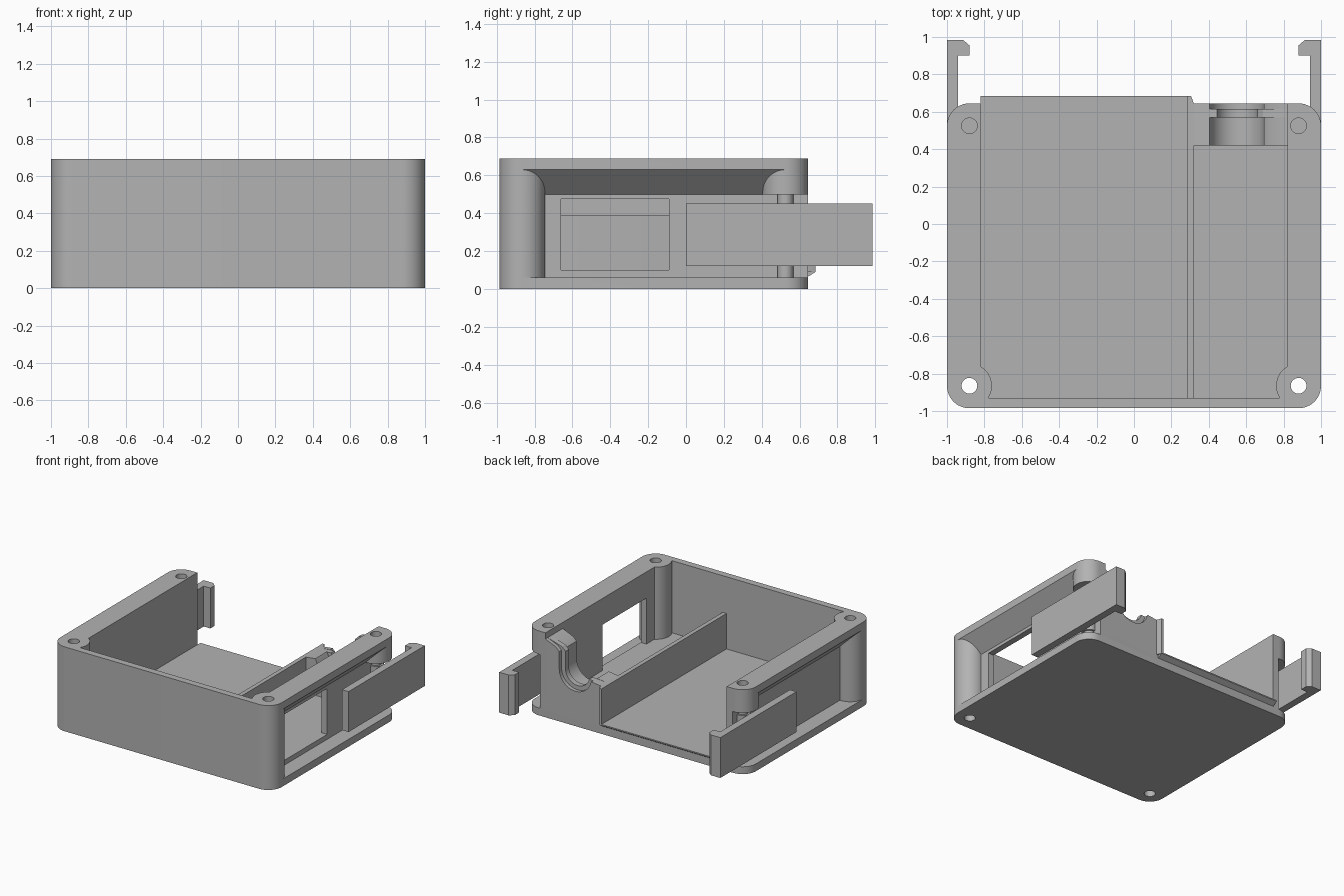
import bpy, bmesh, math
from mathutils import Vector

if "Cube" in bpy.data.objects:
    bpy.data.objects.remove(bpy.data.objects["Cube"])

grey = bpy.data.materials.new("plain grey")
grey.use_nodes = True
COLOR = (0.45, 0.45, 0.45, 1)
grey.diffuse_color = COLOR
grey.node_tree.nodes["Principled BSDF"].inputs["Base Color"].default_value = COLOR

HEIGHT, FRONT, BACK, R = 0.69, -0.985, 0.645, 0.12
FLOOR, BASE, SHELF = 0.10, 0.06, 0.50
INNER, OUTER = 0.82, 0.87            # faces of the thin side walls
POST_X, FRONT_Y, BACK_Y = 1 - R, FRONT + R, BACK - R
HOLE = 0.042


def arc(cx, cy, r, start, end, steps):
    """Points of an arc, angles in degrees."""
    angles = [math.radians(start + (end - start) * i / steps) for i in range(steps + 1)]
    return [(cx + r * math.cos(a), cy + r * math.sin(a)) for a in angles]


def prism(name, points, low, high, axis="z"):
    """Extrude a flat outline along an axis."""
    place = {"x": lambda p, d: (d, p[0], p[1]),
             "y": lambda p, d: (p[0], d, p[1]),
             "z": lambda p, d: (p[0], p[1], d)}[axis]
    bm = bmesh.new()
    face = bm.faces.new([bm.verts.new(place(p, low)) for p in points])
    out = bmesh.ops.extrude_face_region(bm, geom=[face])
    shift = Vector(place((0, 0), high - low))
    bmesh.ops.translate(bm, vec=shift,
                        verts=[v for v in out["geom"] if isinstance(v, bmesh.types.BMVert)])
    bmesh.ops.recalc_face_normals(bm, faces=bm.faces)
    mesh = bpy.data.meshes.new(name)
    bm.to_mesh(mesh)
    bm.free()
    mesh.materials.append(grey)
    obj = bpy.data.objects.new(name, mesh)
    bpy.context.collection.objects.link(obj)
    return obj


def box(name, x, y, z):
    return prism(name, [(x[0], y[0]), (x[1], y[0]), (x[1], y[1]), (x[0], y[1])], *z)


def rod(name, x, y, r, low, high):
    return prism(name, arc(x, y, r, 0, 360, 48)[:-1], low, high)


def cut(target, cutter):
    """Subtract the cutter and throw it away."""
    cutter.hide_render = True
    mod = target.modifiers.new("cut", "BOOLEAN")
    mod.operation, mod.solver, mod.object = "DIFFERENCE", "EXACT", cutter
    bpy.context.view_layer.objects.active = target
    bpy.ops.object.modifier_apply(modifier=mod.name)
    bpy.data.objects.remove(cutter)


# Rounded outer block
outline = (arc(POST_X, BACK_Y, R, 0, 90, 12) + arc(-POST_X, BACK_Y, R, 90, 180, 12)
           + arc(-POST_X, FRONT_Y, R, 180, 270, 12) + arc(POST_X, FRONT_Y, R, 270, 360, 12))
case = prism("case_shell", outline, 0, HEIGHT)

# Main cavity, open at the top and back, leaving the front screw posts
cavity = box("cavity", (-INNER, INNER), (-0.93, 1), (FLOOR, 1))
for s in (-1, 1):
    cut(cavity, rod("post_keep", s * POST_X, FRONT_Y, R, -0.1, 1.1))
cut(case, cavity)

# Side recesses with a sloped ceiling, leaving front posts and back bosses
for s in (-1, 1):
    recess = box("recess", sorted((s * OUTER, s * 1.2)), (FRONT_Y, 1), (BASE, SHELF))
    cut(recess, rod("post_keep", s * POST_X, FRONT_Y, R, -0.1, 1))
    cut(case, recess)
    slope = prism("slope", [(s * OUTER, SHELF), (s * 1.2, SHELF), (s * 1.2, 0.63),
                            (s, 0.63)], FRONT_Y, BACK_Y, "y")
    for y in (FRONT_Y, BACK_Y):
        cut(slope, rod("post_keep", s * POST_X, y, R, 0.3, 1))
    cut(case, slope)

    # Through holes in front, blind holes at the back
    cut(case, rod("front_hole", s * POST_X, FRONT_Y, HOLE, -0.1, 1))
    cut(case, rod("back_hole", s * POST_X, BACK_Y, HOLE, 0.53, 1))

# Window in the left wall
cut(case, box("window", (0.75, 0.95), (-0.66, -0.09), (FLOOR, 0.475)))

# Divider with a tapered back end, and the lip on the floor edge
divider = prism("divider", [(0.285, -0.94), (0.32, -0.94), (0.32, BACK), (0.305, 0.685),
                            (0.285, 0.685)], FLOOR - 0.01, 0.39)
lip = prism("floor_lip", [(0.62, 0.065), (BACK, 0.065), (0.685, 0.09), (0.685, FLOOR),
                          (0.62, FLOOR)], -INNER, 0.305, "x")


# Stepped socket cradle, made of three slices
def cradle(name, r, y0, y1):
    cx, cz = 0.55, 0.43
    points = [(0.32, 0.08), (INNER, 0.08), (INNER, 0.64), (cx + r + 0.03, 0.60),
              (cx + r, 0.57)]
    points += arc(cx, cz, r, 0, -165, 22) + [(cx - r, 0.40), (0.32, 0.39)]
    return prism(name, points, y0, y1, "y")


parts = [case, divider, lip,
         cradle("cradle_inner", 0.145, 0.42, 0.57),
         cradle("cradle_neck", 0.11, 0.57, 0.615),
         cradle("cradle_mouth", 0.145, 0.615, BACK)]

# Hinge pins and swinging clips with hooked ends
for s, side in ((1, "left"), (-1, "right")):
    hook = [(1, 0), (1, 0.985), (0.915, 0.985), (0.88, 0.955), (0.88, 0.9),
            (0.94, 0.9), (0.94, 0)]
    parts += [prism(side + "_clip", [(s * x, y) for x, y in hook], 0.12, 0.45),
              rod(side + "_clip_hub", s * POST_X, BACK_Y, 0.058, 0.12, 0.45),
              rod(side + "_hinge_pin", s * POST_X, BACK_Y, HOLE, BASE, SHELF)]

# Smooth the round faces and keep the edges sharp
bpy.ops.object.select_all(action="DESELECT")
for part in parts:
    part.select_set(True)
bpy.context.view_layer.objects.active = case
bpy.ops.object.shade_smooth_by_angle(angle=math.radians(25))
